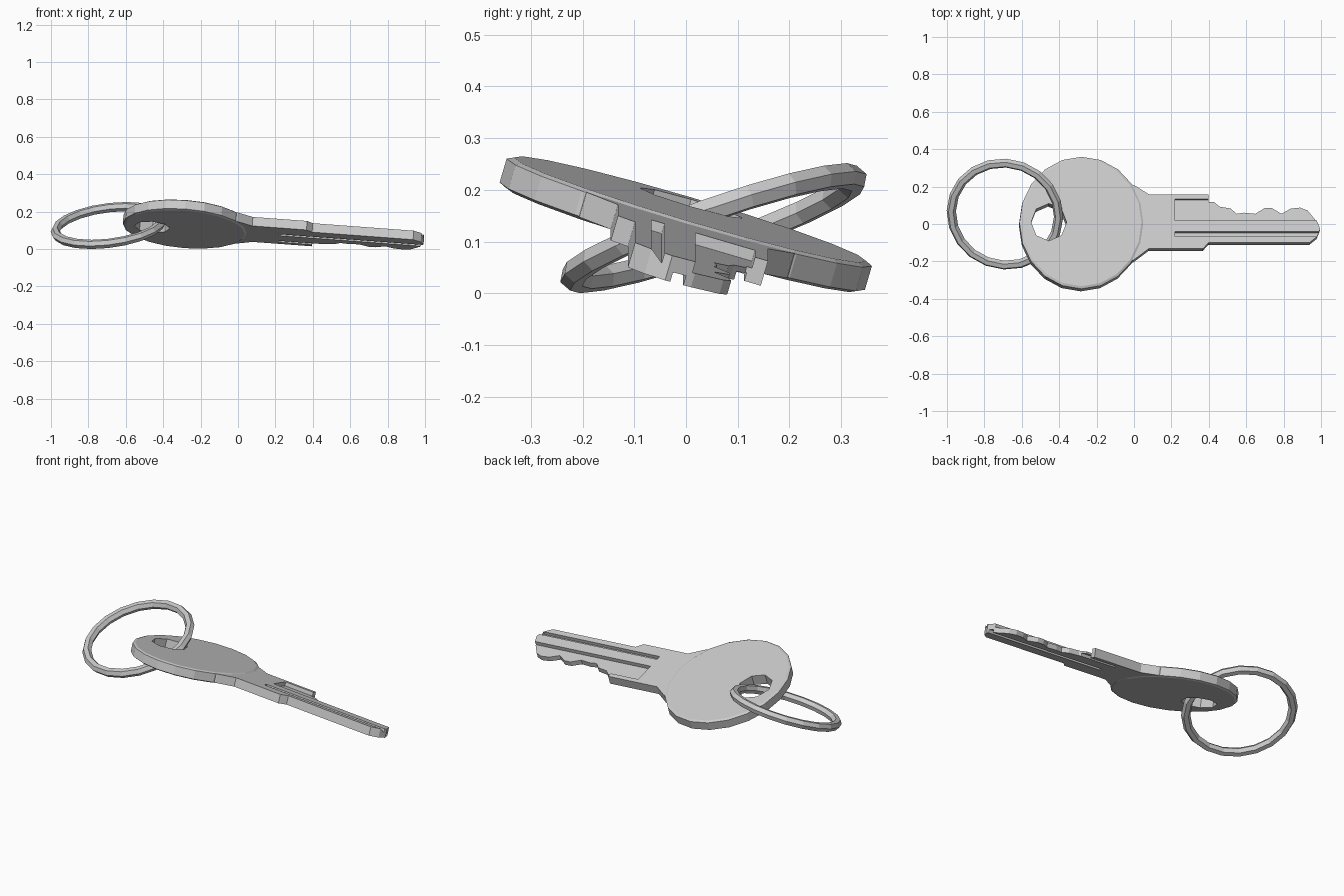
import bpy, bmesh, math
from mathutils import Vector, Matrix

if "Cube" in bpy.data.objects:
    bpy.data.objects.remove(bpy.data.objects["Cube"])

# Tilted key plane: height of the top face, and its normal
A, B, C = 0.144, -0.074, -0.294
N = Vector((-B, -C, 1)).normalized()


def on_key(x, y, d):
    """Point at plan position x, y, sunk d below the key's top face."""
    return Vector((x, y, A + B * x + C * y)) - N * d


def loft(name, rings):
    """Closed solid through a stack of equal-length vertex rings."""
    bm = bmesh.new()
    loops = [[bm.verts.new(p) for p in r] for r in rings]
    n = len(loops[0])
    for a, b in zip(loops, loops[1:]):
        for i in range(n):
            j = (i + 1) % n
            bm.faces.new((a[i], a[j], b[j], b[i]))
    bm.faces.new(loops[0])
    bm.faces.new(loops[-1][::-1])
    bmesh.ops.recalc_face_normals(bm, faces=bm.faces)
    me = bpy.data.meshes.new(name)
    bm.to_mesh(me)
    bm.free()
    ob = bpy.data.objects.new(name, me)
    bpy.context.collection.objects.link(ob)
    return ob


def prism(name, outline, d0, d1):
    return loft(name, [[on_key(x, y, d) for x, y in outline] for d in (d0, d1)])


def slot(x0, x1, y0, y1, d0, d1):
    return prism("slot_cutter", [(x0, y0), (x1, y0), (x1, y1), (x0, y1)], d0, d1)


def ellipse(cx, cy, rx, ry, n, turn=0.0):
    return [(cx + rx * math.cos(2 * math.pi * (i + turn) / n),
             cy + ry * math.sin(2 * math.pi * (i + turn) / n)) for i in range(n)]


def combine(ob, other, op):
    m = ob.modifiers.new(op, 'BOOLEAN')
    m.operation, m.object, m.solver = op, other, 'EXACT'
    bpy.context.view_layer.objects.active = ob
    bpy.ops.object.modifier_apply(modifier=m.name)
    bpy.data.objects.remove(other)


# Round bow with a small chamfer on both faces
key = loft("key", [[on_key(x, y, d) for x, y in ellipse(-0.28, 0.008, 0.332 * s, 0.353 * s, 20)]
                   for d, s in ((0, 0.965), (0.006, 1), (0.054, 1), (0.06, 0.965))])

# Neck, shoulders and toothed blade
blade = prism("blade", [
    (-0.06, -0.2), (0.0, -0.19), (0.08, -0.13), (0.37, -0.13), (0.4, -0.097),
    (0.94, -0.097), (0.98, -0.065), (0.996, -0.025), (0.975, 0.025), (0.93, 0.08),
    (0.89, 0.095), (0.84, 0.09), (0.79, 0.062), (0.74, 0.092), (0.70, 0.092),
    (0.65, 0.062), (0.59, 0.068), (0.55, 0.062), (0.52, 0.09), (0.46, 0.1),
    (0.43, 0.125), (0.4, 0.125), (0.4, 0.16), (0.08, 0.16), (0.0, 0.21),
    (-0.06, 0.22)], 0.005, 0.055)

# Milled step on the tooth side, then grooves on both faces
for s in ((0.22, 1.1, 0.02, 0.135, -0.05, 0.027),
          (0.22, 1.1, -0.065, -0.04, -0.05, 0.025),
          (0.22, 1.1, -0.015, 0.01, 0.036, 0.1),
          (0.22, 0.45, 0.105, 0.128, 0.038, 0.1)):
    combine(blade, slot(*s), 'DIFFERENCE')
combine(key, blade, 'UNION')

# Hole for the ring
combine(key, prism("hole_cutter", ellipse(-0.455, 0.01, 0.095, 0.1, 8), -0.1, 0.15), 'DIFFERENCE')

# Key ring, threaded through the hole
bpy.ops.mesh.primitive_torus_add(major_segments=20, minor_segments=6,
                                 major_radius=0.289, minor_radius=0.025)
ring = bpy.context.object
ring.name = "key_ring"
tilt = Vector((-0.13, -0.35, 1)).to_track_quat('Z', 'Y').to_matrix().to_4x4()
ring.matrix_world = Matrix.Translation((-0.69, 0.053, 0.126)) @ tilt
